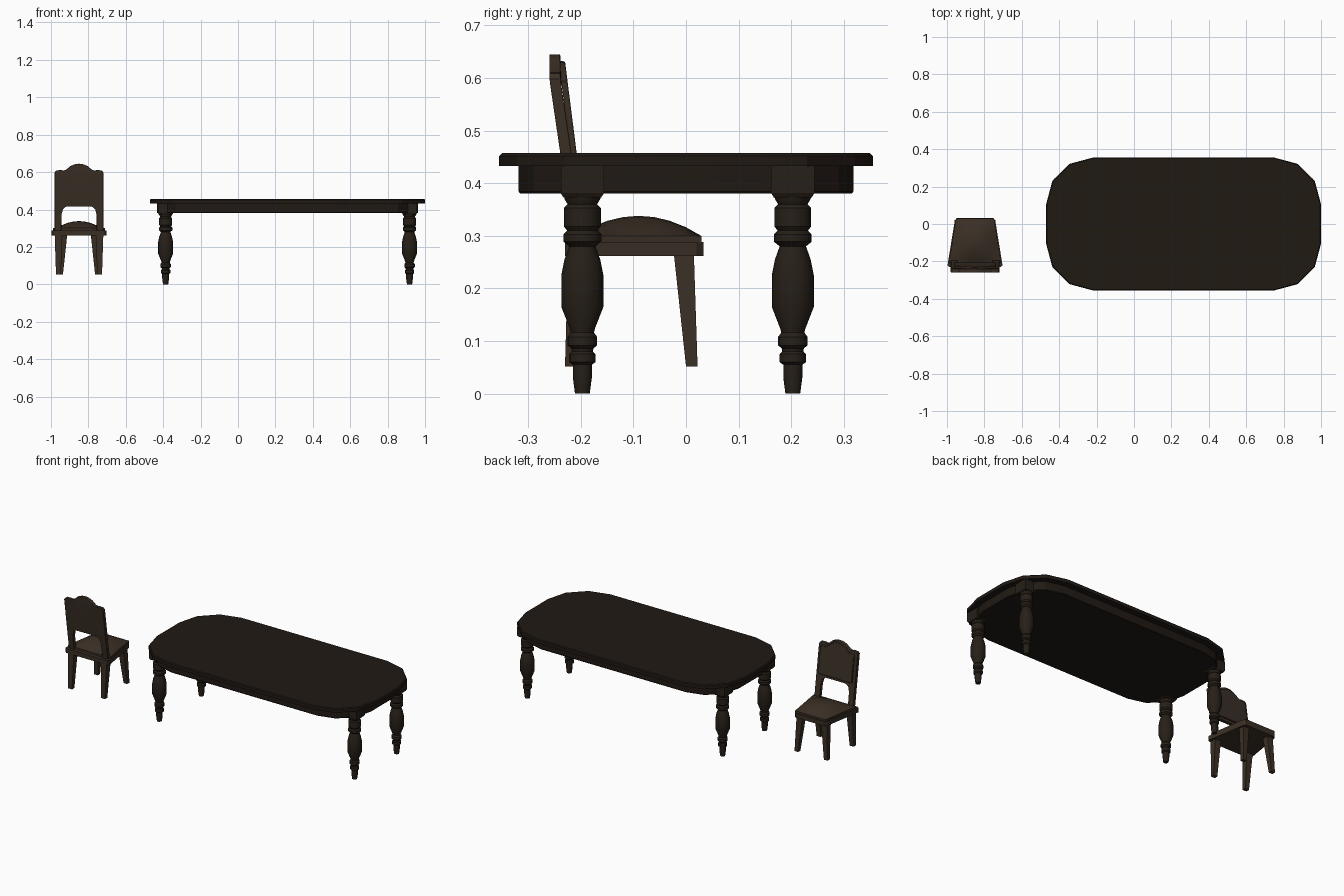
import bpy, bmesh, math

if "Cube" in bpy.data.objects:
    bpy.data.objects.remove(bpy.data.objects["Cube"])

TX, CX = 0.265, -0.85   # table and chair centres in x


def material(name, rgb):
    m = bpy.data.materials.new(name)
    m.diffuse_color = (*rgb, 1)
    m.use_nodes = True
    m.node_tree.nodes["Principled BSDF"].inputs["Base Color"].default_value = m.diffuse_color
    return m


TABLE = material("dark_wood", (0.015, 0.010, 0.007))
LEG = material("turned_wood", (0.020, 0.014, 0.009))
CHAIR = material("brown_wood", (0.042, 0.028, 0.018))


def loft(name, loops, mat, angle=30, bevel=0):
    """Skin a list of equal-length vertex loops and cap both ends."""
    bm = bmesh.new()
    rows = [[bm.verts.new(p) for p in loop] for loop in loops]
    n = len(rows[0])
    for a, b in zip(rows, rows[1:]):
        for i in range(n):
            j = (i + 1) % n
            bm.faces.new((a[i], a[j], b[j], b[i]))
    bm.faces.new(rows[0])
    bm.faces.new(rows[-1])
    bmesh.ops.recalc_face_normals(bm, faces=bm.faces)
    me = bpy.data.meshes.new(name)
    bm.to_mesh(me)
    bm.free()
    ob = bpy.data.objects.new(name, me)
    bpy.context.collection.objects.link(ob)
    me.materials.append(mat)
    if bevel:
        mod = ob.modifiers.new("rounded_edges", 'BEVEL')
        mod.width, mod.segments = bevel, 2
        mod.limit_method, mod.angle_limit = 'ANGLE', math.radians(50)
    bpy.ops.object.select_all(action='DESELECT')
    ob.select_set(True)
    bpy.context.view_layer.objects.active = ob
    bpy.ops.object.shade_smooth_by_angle(angle=math.radians(angle))
    return ob


def table_outline(inset, z):
    r, pts = 0.25 - inset, []
    for k, (sx, sy) in enumerate([(1, 1), (-1, 1), (-1, -1), (1, -1)]):
        for s in range(4):
            a = math.radians(90 * k + 30 * s)
            pts.append((TX + sx * 0.485 + r * math.cos(a), sy * 0.105 + r * math.sin(a), z))
    return pts


# Tabletop with its solid apron stepped in below
loft("tabletop_and_apron", [table_outline(i, z) for i, z in
     [(0.040, 0.380), (0.037, 0.384), (0.037, 0.433), (0, 0.433), (0, 0.452), (0.005, 0.457)]],
     TABLE, angle=25)

# Turned table legs
PROFILE = [(0.014, 0), (0.018, 0.03), (0.018, 0.055), (0.025, 0.06), (0.025, 0.075),
           (0.02, 0.08), (0.021, 0.086), (0.028, 0.092), (0.028, 0.108), (0.022, 0.116),
           (0.024, 0.124), (0.04, 0.165), (0.04, 0.225), (0.034, 0.255), (0.025, 0.28),
           (0.036, 0.289), (0.036, 0.303), (0.029, 0.31), (0.035, 0.318), (0.035, 0.353),
           (0.028, 0.36), (0.034, 0.37), (0.036, 0.382)]


def lathe(cx, cy, r, z, n=16):
    return [(cx + r * math.cos(2 * math.pi * i / n), cy + r * math.sin(2 * math.pi * i / n), z)
            for i in range(n)]


def square(x, y, hx, hy, z):
    return [(x - hx, y - hy, z), (x + hx, y - hy, z), (x + hx, y + hy, z), (x - hx, y + hy, z)]


for sx in (-1, 1):
    for sy in (-1, 1):
        x, y = TX + sx * 0.652, 0.003 + sy * 0.2
        loft("table_leg", [lathe(x, y, r, z) for r, z in PROFILE], LEG, angle=35)
        loft("leg_block", [square(x, y, h, h, z) for h, z in
                           [(0.036, 0.373), (0.041, 0.381), (0.041, 0.434)]], LEG)


# Chair seat frame, a trapezoid with clipped corners
def seat_outline(inset, z):
    half = [(0.138, -0.23), (0.147, -0.22), (0.108, 0.020), (0.096, 0.033)]
    half = [(x - inset, max(-0.23 + inset, min(y, 0.033 - inset))) for x, y in half]
    return [(CX + x, y, z) for x, y in half] + [(CX - x, y, z) for x, y in reversed(half)]


loft("seat_frame", [seat_outline(0, 0.262), seat_outline(0, 0.288)], CHAIR)

# Domed cushion: cross-sections run from the backrest to the open edge
sections = []
for i in range(9):
    v = -1 + i / 4
    y = -0.09 + 0.119 * v
    w = 0.121 - 0.019 * v
    arc = []
    for k in range(9):
        u = -1 + k / 4
        arc.append((CX + w * u, y, 0.300 + 0.038 * (1 - u * u) * (1 - v * v)))
    sections.append([(CX - w, y, 0.286)] + arc + [(CX + w, y, 0.286)])
loft("seat_cushion", sections, CHAIR, angle=40)

# Tapered chair legs
for s in (-1, 1):
    loft("rear_chair_leg", [square(CX + s * 0.110, -0.219, 0.013, 0.011, 0.052),
                            square(CX + s * 0.110, -0.205, 0.020, 0.019, 0.265)], CHAIR)
    loft("front_chair_leg", [square(CX + s * 0.098, 0.011, 0.012, 0.011, 0.052),
                             square(CX + s * 0.082, -0.004, 0.019, 0.019, 0.265)], CHAIR)


# Backrest: cross-sections along x, (x, lower edge, upper edge), leaning above the seat
def lean(z):
    return -0.26 + max(0, 0.6 - z) * 0.147


def pad_lean(z):
    return -0.242 + (0.632 - z) * 0.127


def back_sections(half, y_at, thick):
    stations = [(-x, a, b) for x, a, b in half] + [s for s in reversed(half) if s[0] > 0]
    stations.sort()
    out = []
    for x, low, top in stations:
        zs = [low, min(0.585, top - 0.01), top]
        out.append([(CX + x, y_at(z), z) for z in zs] +
                   [(CX + x, y_at(z) + thick, z) for z in reversed(zs)])
    return out


BACK = [(0.13, 0.286, 0.598), (0.122, 0.286, 0.609), (0.094, 0.286, 0.611),
        (0.093, 0.375, 0.611), (0.086, 0.402, 0.608), (0.07, 0.415, 0.612),
        (0.045, 0.416, 0.633), (0.02, 0.416, 0.643), (0, 0.416, 0.645)]
PAD = [(0.112, 0.432, 0.592), (0.075, 0.432, 0.596), (0.045, 0.432, 0.619),
       (0.02, 0.432, 0.630), (0, 0.432, 0.632)]
loft("backrest", back_sections(BACK, lean, 0.021), CHAIR, bevel=0.004)
loft("backrest_panel", back_sections(PAD, pad_lean, 0.012), CHAIR, bevel=0.003)
